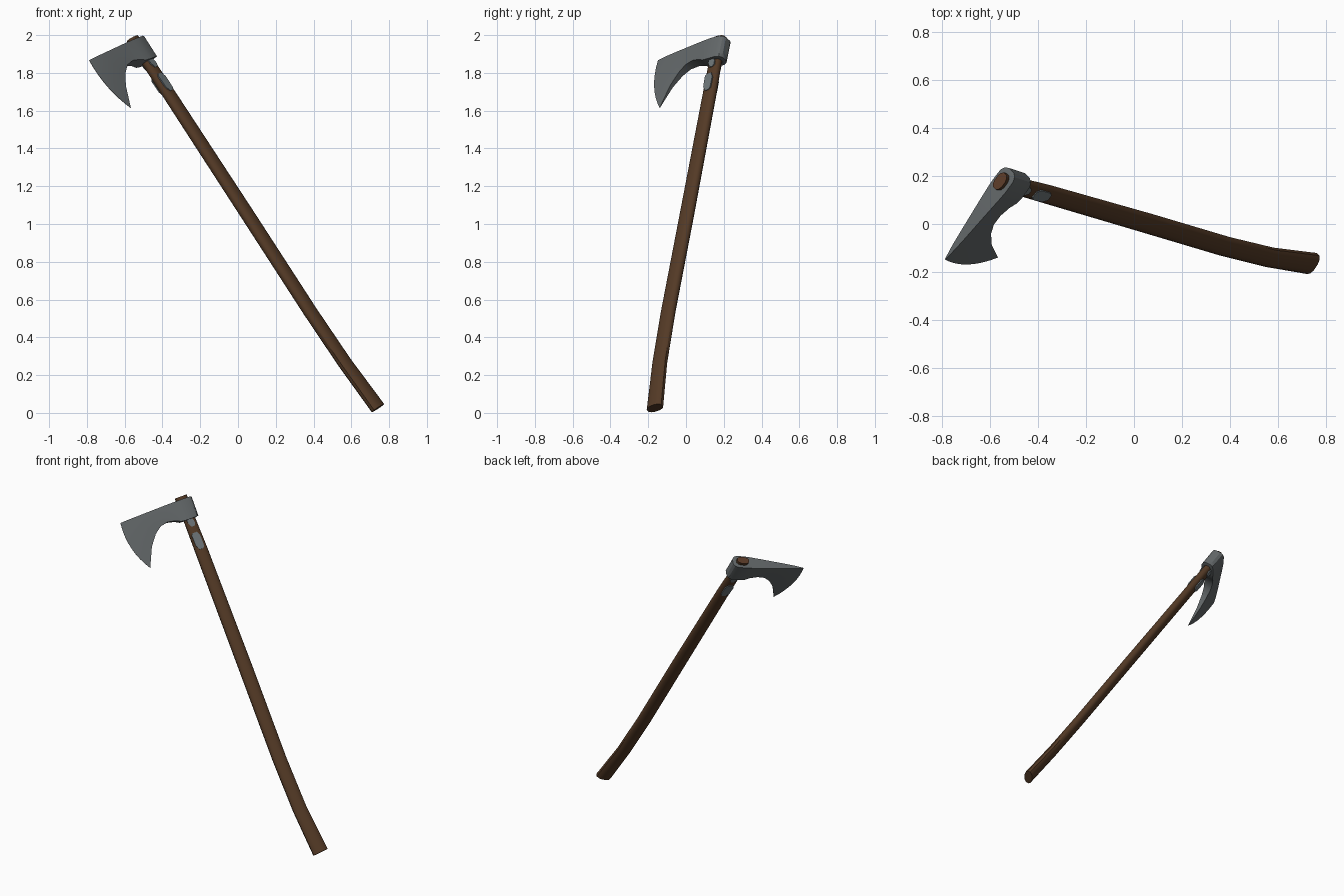
import bpy, bmesh, math
from mathutils import Vector

if "Cube" in bpy.data.objects:
    bpy.data.objects.remove(bpy.data.objects["Cube"])

# Local frame: A runs up the handle, B towards the cutting edge, N across the blade
E = Vector((-0.525, 0.185, 1.95))
A = Vector((-0.538, 0.157, 0.828)).normalized()
B = Vector((-0.598, -0.775, -0.211))
B = (B - A * B.dot(A)).normalized()
N = A.cross(B).normalized()


def P(s, t, w):
    return E + A * s + B * t + N * w


def material(name, rgb):
    m = bpy.data.materials.new(name)
    m.diffuse_color = (*rgb, 1)
    m.use_nodes = True
    m.node_tree.nodes["Principled BSDF"].inputs["Base Color"].default_value = m.diffuse_color
    return m


wood = material("brown_wood", (0.088, 0.042, 0.019))
end_grain = material("end_grain", (0.11, 0.045, 0.022))
steel = material("dark_steel", (0.125, 0.138, 0.142))
inlay = material("pale_steel", (0.15, 0.175, 0.185))


def finish(bm, name, mats, angle=30):
    bmesh.ops.remove_doubles(bm, verts=bm.verts, dist=0.0002)
    bmesh.ops.recalc_face_normals(bm, faces=bm.faces)
    me = bpy.data.meshes.new(name)
    bm.to_mesh(me)
    bm.free()
    for m in mats:
        me.materials.append(m)
    ob = bpy.data.objects.new(name, me)
    bpy.context.collection.objects.link(ob)
    bpy.ops.object.select_all(action='DESELECT')
    ob.select_set(True)
    bpy.context.view_layer.objects.active = ob
    bpy.ops.object.shade_smooth_by_angle(angle=math.radians(angle))
    return ob


# Handle: oval section swept along a path (s, t, half width, half thickness, tilt)
path = [(0.045, 0.017, 0.040, 0.025, 0), (-0.13, 0.016, 0.038, 0.026, 0),
        (-0.30, 0.014, 0.041, 0.027, 0), (-1.10, 0.013, 0.044, 0.028, 0),
        (-1.70, 0.015, 0.044, 0.028, 0.01), (-2.03, 0.006, 0.045, 0.028, 0.06),
        (-2.33, -0.021, 0.050, 0.028, 0.095)]
SIDES = 12
bm = bmesh.new()
rings = []
for s, t, hw, ht, tilt in path:
    ring = []
    for k in range(SIDES):
        a = 2 * math.pi * (k + 0.5) / SIDES
        u = hw * math.copysign(abs(math.cos(a)) ** 0.85, math.cos(a))
        w = ht * math.copysign(abs(math.sin(a)) ** 0.85, math.sin(a))
        ring.append(bm.verts.new(P(s - u * math.sin(tilt), t + u * math.cos(tilt), w)))
    rings.append(ring)
for r0, r1 in zip(rings, rings[1:]):
    for k in range(SIDES):
        j = (k + 1) % SIDES
        bm.faces.new((r0[k], r0[j], r1[j], r1[k]))
top = bm.faces.new(rings[0])
top.material_index = 1
bm.faces.new(rings[-1])
finish(bm, "handle", [wood, end_grain], 40)

# Axe head: stations from the poll to the edge (top t, top s, bottom t, bottom s, half thickness)
stations = [(-0.044, 0.022, -0.042, -0.103, 0.018), (-0.034, 0.025, -0.032, -0.105, 0.034),
            (-0.015, 0.026, -0.012, -0.106, 0.043), (0.04, 0.026, 0.04, -0.106, 0.044),
            (0.08, 0.026, 0.075, -0.103, 0.041), (0.13, 0.026, 0.105, -0.087, 0.036),
            (0.19, 0.025, 0.155, -0.076, 0.030), (0.25, 0.024, 0.205, -0.086, 0.024),
            (0.31, 0.023, 0.25, -0.12, 0.018), (0.37, 0.022, 0.30, -0.185, 0.011),
            (0.432, 0.020, 0.355, -0.306, 0.001)]
ROWS = 8
bm = bmesh.new()
sheets = []
for side in (1, -1):
    grid = []
    for i, (t0, s0, t1, s1, w) in enumerate(stations):
        f = i / (len(stations) - 1)
        col = []
        for r in range(ROWS + 1):
            v = r / ROWS
            bulge = 0.030 * f ** 3 * 4 * v * (1 - v)   # curved cutting edge
            t = t0 + (t1 - t0) * v + bulge
            s = s0 + (s1 - s0) * v - 0.24 * bulge
            col.append(bm.verts.new(P(s, t, side * w)))
        grid.append(col)
    for c0, c1 in zip(grid, grid[1:]):
        for r in range(ROWS):
            bm.faces.new((c0[r], c0[r + 1], c1[r + 1], c1[r]))
    sheets.append(grid)
g0, g1 = sheets
for i in range(len(stations) - 1):
    for r in (0, ROWS):
        bm.faces.new((g0[i][r], g0[i + 1][r], g1[i + 1][r], g1[i][r]))
for i in (0, len(stations) - 1):
    for r in range(ROWS):
        bm.faces.new((g0[i][r], g0[i][r + 1], g1[i][r + 1], g1[i][r]))
finish(bm, "axe_head", [steel], 32)


# Metal inlays under the head, mirrored on both cheeks of the handle
def plate(name, s_top, s_bot, half, side):
    bm = bmesh.new()
    c = 0.014
    outline = [(s_top, half * 0.6), (s_top - c, half), (s_bot + c * 2, half * 0.9),
               (s_bot, half * 0.3), (s_bot, -half * 0.6), (s_bot + c, -half),
               (s_top - c * 2, -half), (s_top, -half * 0.5)]
    layers = [[bm.verts.new(P(s, 0.018 + t, side * w)) for s, t in outline]
              for w in (0.0225, 0.0300)]
    for layer in layers:
        bm.faces.new(layer)
    n = len(outline)
    for k in range(n):
        j = (k + 1) % n
        bm.faces.new((layers[0][k], layers[0][j], layers[1][j], layers[1][k]))
    finish(bm, name, [inlay])


for label, side in (("front", 1), ("back", -1)):
    plate("upper_inlay_" + label, -0.095, -0.155, 0.022, side)
    plate("lower_inlay_" + label, -0.195, -0.305, 0.026, side)
